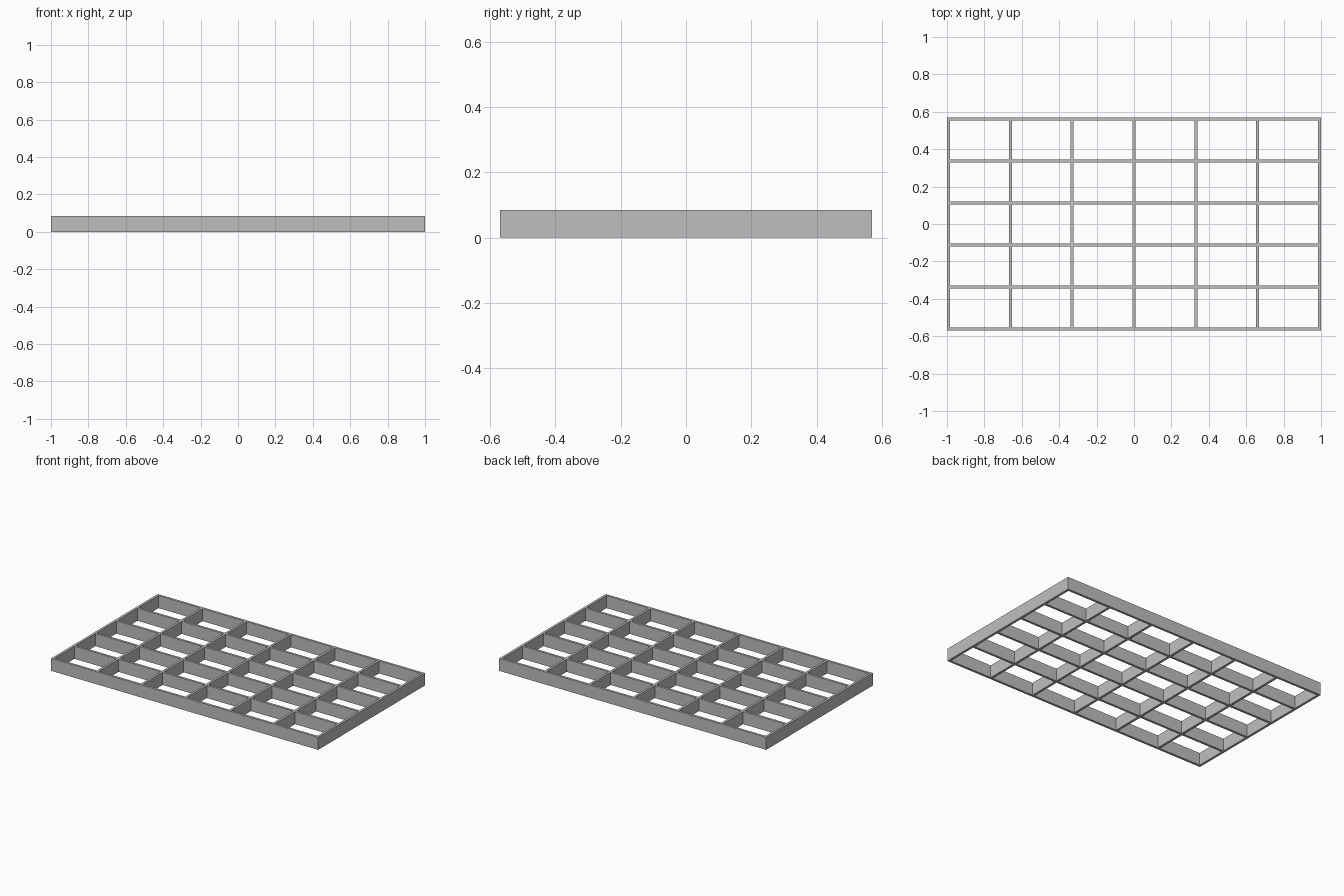
import bpy, bmesh

cube = bpy.data.objects.get("Cube")
if cube:
    bpy.data.objects.remove(cube, do_unlink=True)

LENGTH, WIDTH, HEIGHT, WALL = 2.0, 1.14, 0.085, 0.016
COLUMNS, ROWS = 6, 5


def wall_edges(size, cells):
    """Both sides of every wall along one axis, in order."""
    pitch = (size - WALL) / cells
    return [-size / 2 + i * pitch + side
            for i in range(cells + 1) for side in (0, WALL)]


# Flat lattice: walls fill even strips, openings are where two odd strips cross
xs, ys = wall_edges(LENGTH, COLUMNS), wall_edges(WIDTH, ROWS)
bm = bmesh.new()
grid = [[bm.verts.new((x, y, 0)) for y in ys] for x in xs]
for i in range(len(xs) - 1):
    for j in range(len(ys) - 1):
        if i % 2 == 0 or j % 2 == 0:
            bm.faces.new((grid[i][j], grid[i + 1][j],
                          grid[i + 1][j + 1], grid[i][j + 1]))

# Raise the lattice into upright walls
raised = bmesh.ops.extrude_face_region(bm, geom=bm.faces[:], use_keep_orig=True)
top = [v for v in raised["geom"] if isinstance(v, bmesh.types.BMVert)]
bmesh.ops.translate(bm, verts=top, vec=(0, 0, HEIGHT))
bmesh.ops.recalc_face_normals(bm, faces=bm.faces[:])

mesh = bpy.data.meshes.new("divider_grid")
bm.to_mesh(mesh)
bm.free()

# One plain grey for the whole grid
grey = bpy.data.materials.new("light_grey")
grey.use_nodes = True
color = (0.52, 0.52, 0.52, 1)
grey.diffuse_color = color
grey.node_tree.nodes["Principled BSDF"].inputs["Base Color"].default_value = color
mesh.materials.append(grey)

bpy.context.collection.objects.link(bpy.data.objects.new("divider_grid", mesh))
